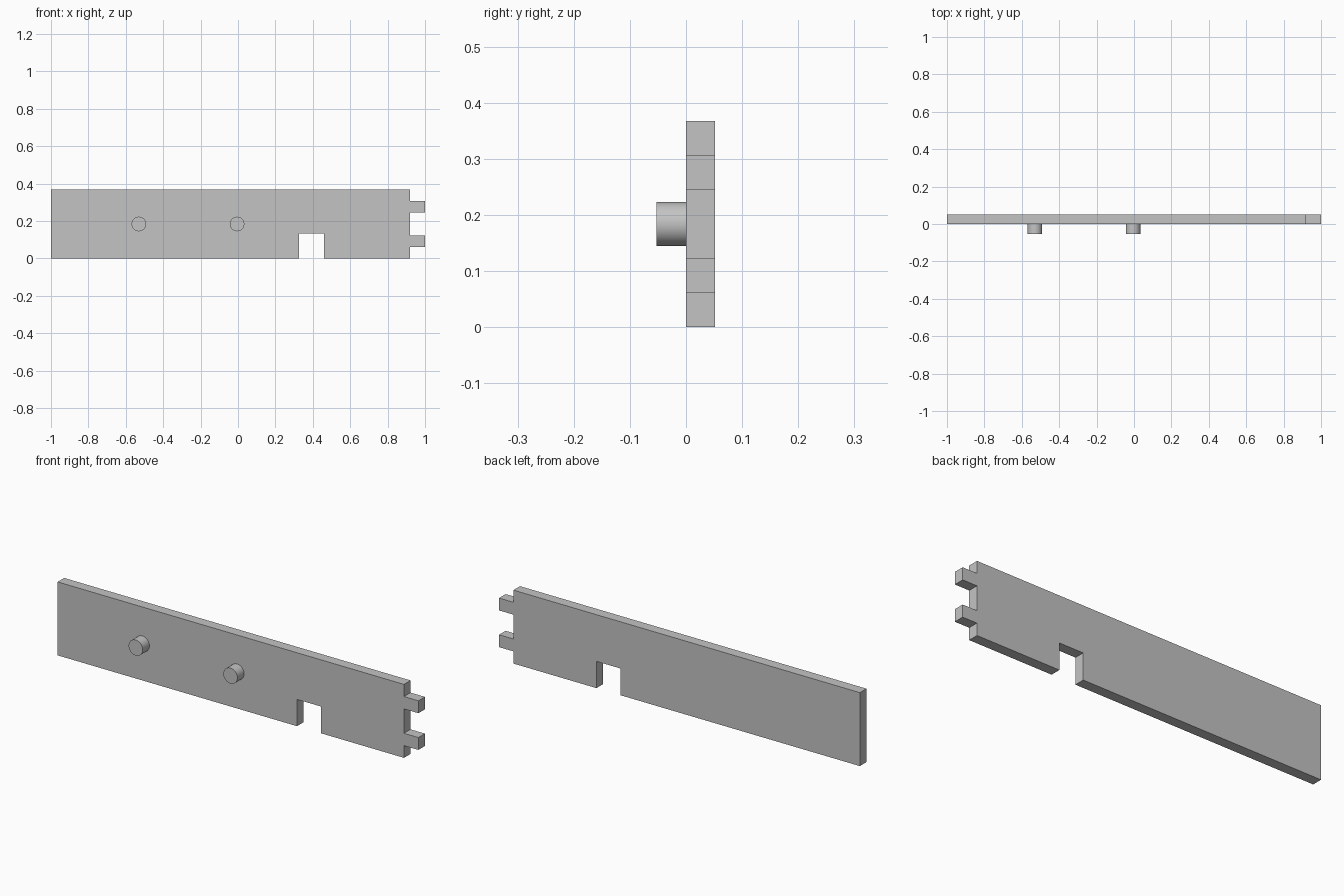
import bpy
import bmesh
from math import pi
from mathutils import Matrix

cube = bpy.data.objects.get("Cube")
if cube:
    bpy.data.objects.remove(cube, do_unlink=True)

GREY = (0.55, 0.55, 0.55, 1)
grey = bpy.data.materials.new("plain grey")
grey.use_nodes = True
grey.diffuse_color = GREY
grey.node_tree.nodes["Principled BSDF"].inputs["Base Color"].default_value = GREY

HEIGHT, THICK = 0.368, 0.052
EDGE, TIP = 0.92, 1.0
MID = HEIGHT / 2


def add_object(name, bm):
    bmesh.ops.recalc_face_normals(bm, faces=bm.faces)
    mesh = bpy.data.meshes.new(name)
    bm.to_mesh(mesh)
    bm.free()
    mesh.materials.append(grey)
    obj = bpy.data.objects.new(name, mesh)
    bpy.context.collection.objects.link(obj)
    return obj


# Board outline with a bottom notch and two end tabs
outline = [(-1, 0), (0.327, 0), (0.327, 0.134), (0.46, 0.134), (0.46, 0), (EDGE, 0)]
for low, high in ((0.061, 0.123), (0.245, 0.307)):
    outline += [(EDGE, low), (TIP, low), (TIP, high), (EDGE, high)]
outline += [(EDGE, HEIGHT), (-1, HEIGHT)]

bm = bmesh.new()
face = bm.faces.new([bm.verts.new((x, 0, z)) for x, z in outline])
extruded = bmesh.ops.extrude_face_region(bm, geom=[face], use_keep_orig=True)
moved = [v for v in extruded["geom"] if isinstance(v, bmesh.types.BMVert)]
bmesh.ops.translate(bm, verts=moved, vec=(0, THICK, 0))
add_object("board", bm)

# Round pegs on the front
PEG_LENGTH = 0.053
for name, x in (("outer_peg", -0.53), ("middle_peg", -0.005)):
    bm = bmesh.new()
    place = Matrix.Translation((x, -PEG_LENGTH / 2, MID)) @ Matrix.Rotation(pi / 2, 4, "X")
    bmesh.ops.create_cone(bm, cap_ends=True, segments=48, radius1=0.039,
                          radius2=0.039, depth=PEG_LENGTH, matrix=place)
    peg = add_object(name, bm)
    bpy.ops.object.select_all(action="DESELECT")
    peg.select_set(True)
    bpy.context.view_layer.objects.active = peg
    bpy.ops.object.shade_smooth_by_angle()
